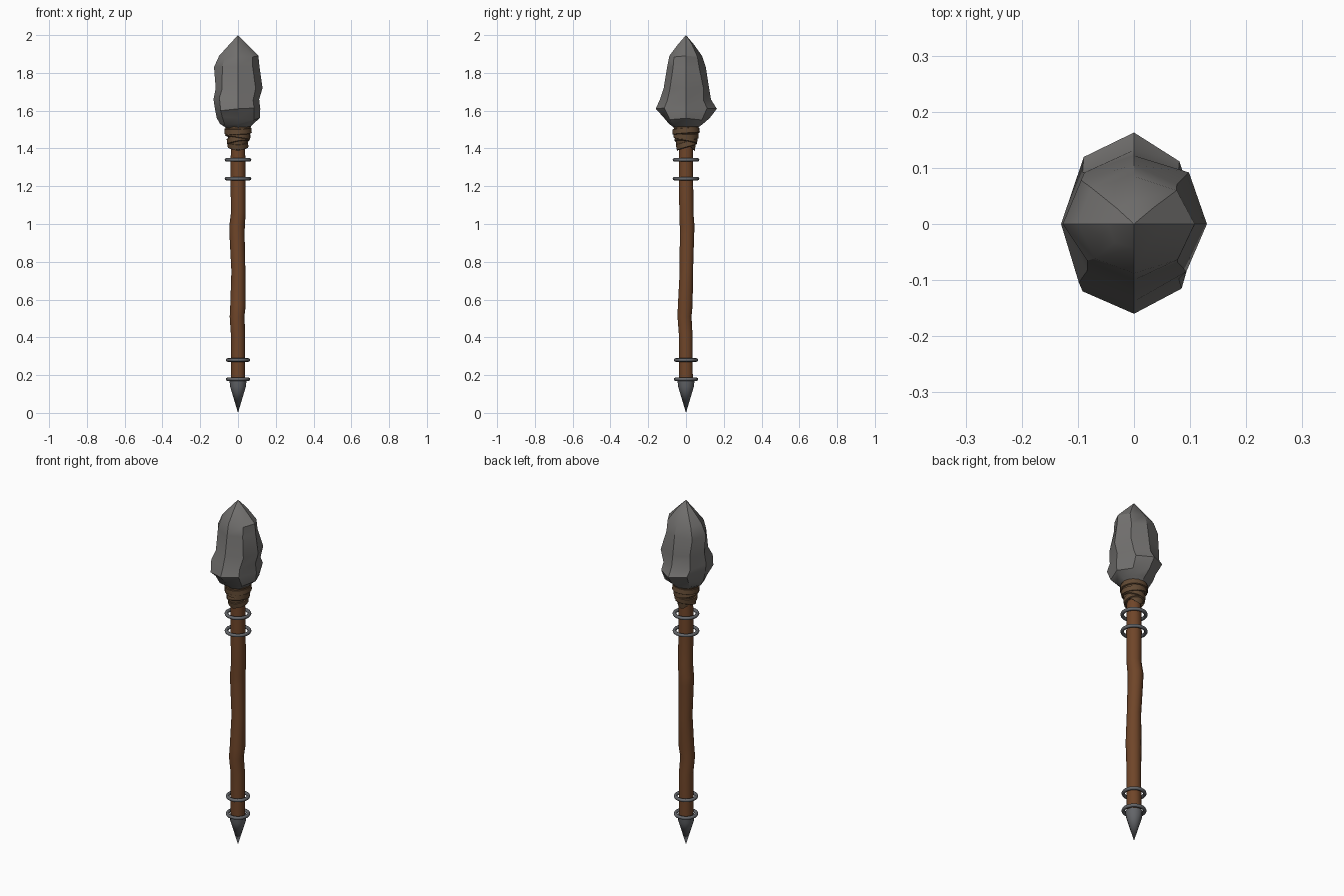
import bpy, bmesh, math, random
from mathutils import Matrix, Vector

random.seed(4)
if "Cube" in bpy.data.objects:
    bpy.data.objects.remove(bpy.data.objects["Cube"])


def material(name, rgb):
    m = bpy.data.materials.new(name)
    m.use_nodes = True
    m.diffuse_color = (*rgb, 1)
    m.node_tree.nodes["Principled BSDF"].inputs["Base Color"].default_value = (*rgb, 1)
    return m


stone = material("grey stone", (0.17, 0.165, 0.16))
wood = material("brown wood", (0.16, 0.06, 0.022))
leather = material("dull leather", (0.12, 0.068, 0.034))
iron = material("dark iron", (0.125, 0.13, 0.14))


def finish(name, bm, mat, angle=40):
    bmesh.ops.recalc_face_normals(bm, faces=bm.faces)
    mesh = bpy.data.meshes.new(name)
    bm.to_mesh(mesh)
    bm.free()
    mesh.materials.append(mat)
    ob = bpy.data.objects.new(name, mesh)
    bpy.context.collection.objects.link(ob)
    bpy.ops.object.select_all(action="DESELECT")
    ob.select_set(True)
    bpy.context.view_layer.objects.active = ob
    bpy.ops.object.shade_smooth_by_angle(angle=math.radians(angle))
    return ob


def loft(name, rings, mat, angle=40, closed=False):
    """Skin a list of point rings, capping the ends unless closed on itself."""
    bm = bmesh.new()
    loops = [[bm.verts.new(p) for p in ring] for ring in rings]
    n = len(loops[0])
    pairs = list(zip(loops, loops[1:])) + ([(loops[-1], loops[0])] if closed else [])
    for a, b in pairs:
        for i in range(n):
            j = (i + 1) % n
            bm.faces.new((a[i], a[j], b[j], b[i]))
    if not closed:
        bm.faces.new(loops[0])
        bm.faces.new(loops[-1])
    bmesh.ops.remove_doubles(bm, verts=bm.verts, dist=0.0005)
    return finish(name, bm, mat, angle)


def angles(n, turn=0.0):
    return [math.tau * (i + turn) / n for i in range(n)]


# Rough wooden shaft: height, x offset, y offset, radius
knots = [(0.15, 0, 0, .038), (0.42, 0, -.002, .038), (0.51, -.005, -.008, .039),
         (0.57, 0, -.004, .041), (0.75, .002, .002, .037), (0.94, -.005, .005, .040),
         (0.99, -.005, .006, .041), (1.06, .002, .002, .039), (1.24, 0, 0, .040),
         (1.54, 0, 0, .036)]
loft("shaft", [[(x + r * math.cos(a), y + r * math.sin(a), z) for a in angles(10)]
               for z, x, y, r in knots], wood)

# Chipped stone head: height, left and right reach in x, front and back reach in y
head = [(1.50, -.05, .05, -.05, .05), (1.53, -.095, .08, -.09, .09),
        (1.56, -.112, .115, -.115, .125), (1.61, -.122, .118, -.16, .163),
        (1.66, -.13, .112, -.138, .132), (1.72, -.118, .13, -.118, .122),
        (1.83, -.127, .114, -.10, .105), (1.89, -.10, .108, -.088, .085),
        (1.95, -.046, .05, -.043, .042), (2.0, 0, 0, 0, 0)]
rings = []
for k, (z, x0, x1, y0, y1) in enumerate(head):
    ring = []
    for i, a in enumerate(angles(8)):
        c, s = math.cos(a), math.sin(a)
        chip = 1 if i % 2 == 0 else random.uniform(0.92, 1.08)
        lift = 0 if k in (0, len(head) - 1) or i % 2 == 0 else random.uniform(-.012, .012)
        ring.append(((x1 if c > 0 else -x0) * c * chip,
                     (y1 if s > 0 else -y0) * s * chip, z + lift))
    rings.append(ring)
loft("stone_head", rings, stone, 32)

# Leather sleeve flaring into the head, hanging lower at front and back
sleeve = []
for t in (0, 0.35, 0.7, 1):
    ring = []
    for a in angles(16):
        low = 1.42 - 0.035 * math.sin(a) ** 2
        rx, ry = 0.044 + 0.024 * t, 0.046 + 0.02 * t
        ring.append((rx * math.cos(a), ry * math.sin(a), low + (1.515 - low) * t))
    sleeve.append(ring)
loft("leather_sleeve", sleeve, leather)


# Flat straps wound around the sleeve at alternating slants
def strap(name, z, radius, slant, heading):
    turn = Matrix.Rotation(heading, 3, "Z") @ Matrix.Rotation(slant, 3, "X")
    section = ((0, -.015), (.006, -.012), (.004, .014), (-.002, .015))
    rings = [[turn @ Vector(((radius + d) * math.cos(a), (radius + d) * math.sin(a), h))
              + Vector((0, 0, z)) for d, h in section] for a in angles(18)]
    loft(name, rings, leather, 30, closed=True)


for i, (z, r, slant) in enumerate([(1.42, .049, .28), (1.445, .055, -.22),
                                   (1.47, .061, .16), (1.492, .067, -.08)]):
    strap(f"leather_strap_{i + 1}", z, r, slant, i * 0.9)


# Loose iron rings around the shaft
def iron_ring(name, z, major, minor):
    rings = [[((major + minor * math.cos(b)) * math.cos(a),
               (major + minor * math.cos(b)) * math.sin(a),
               z + minor * math.sin(b)) for b in angles(8)] for a in angles(24)]
    loft(name, rings, iron, 60, closed=True)


for name, z, major in (("upper_ring_1", 1.34, .061), ("upper_ring_2", 1.24, .061),
                       ("lower_ring_1", 0.28, .055), ("lower_ring_2", 0.178, .055)):
    iron_ring(name, z, major, 0.0095)

# Pointed iron foot
loft("iron_spike", [[(r * math.cos(a), r * math.sin(a), z) for a in angles(12)]
                    for z, r in ((0, 0), (0.14, .042), (0.172, .045))], iron)
